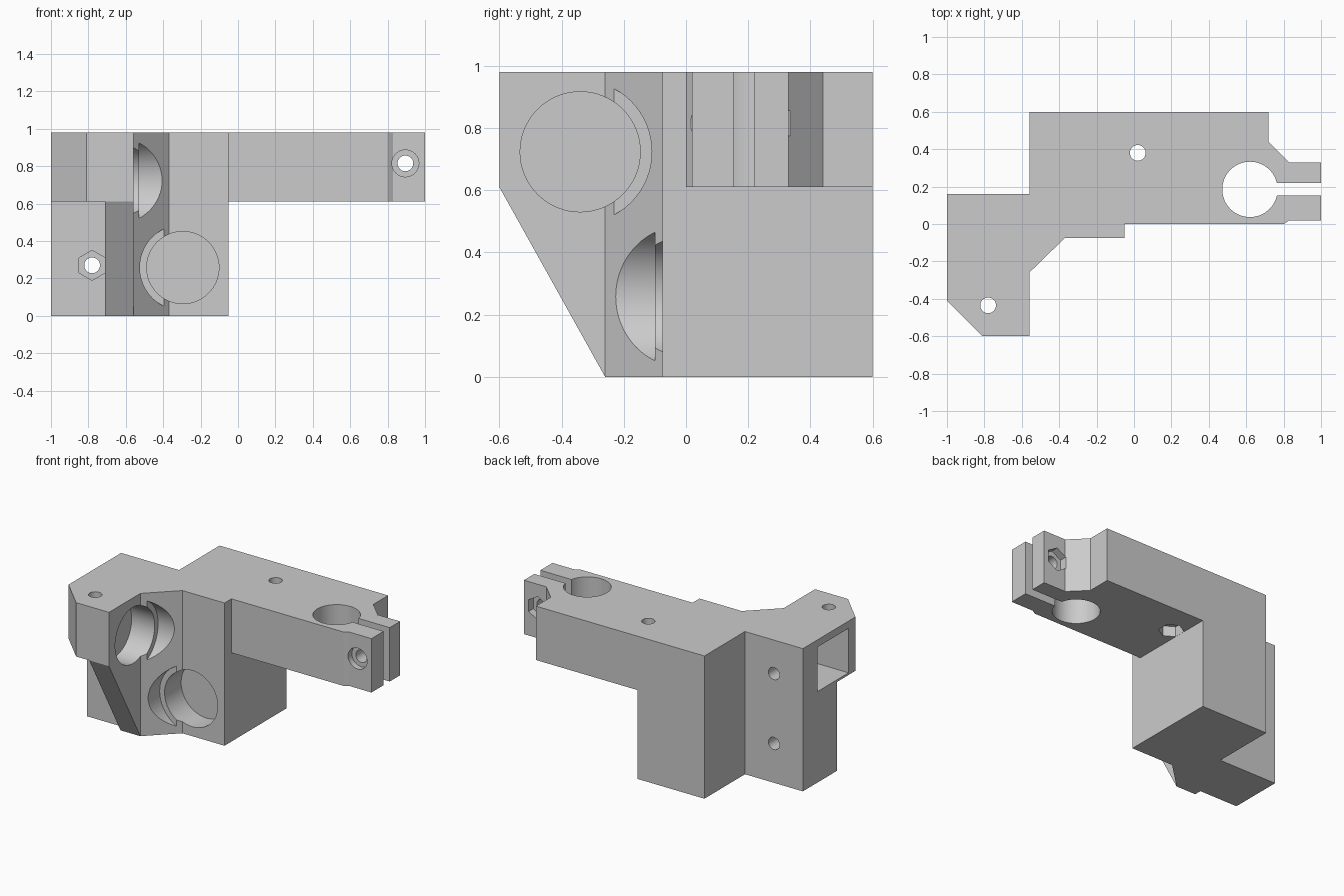
import bpy, bmesh
from math import cos, sin, pi, radians
from mathutils import Vector

if "Cube" in bpy.data.objects:
    bpy.data.objects.remove(bpy.data.objects["Cube"])

TOP, LEDGE = 0.98, 0.61   # overall height, underside of the arm
LENS_R, RIM_R = 0.193, 0.23
BOLT_R, NUT_R = 0.042, 0.08

grey = bpy.data.materials.new("grey_plastic")
grey.use_nodes = True
grey.diffuse_color = (0.6, 0.6, 0.6, 1)
grey.node_tree.nodes["Principled BSDF"].inputs["Base Color"].default_value = (0.6, 0.6, 0.6, 1)


def prism(name, outline, axis, start, end):
    """Extrude a 2D outline along an axis from start to end."""
    place = {"x": lambda u, v, w: (w, u, v),
             "y": lambda u, v, w: (u, w, v),
             "z": lambda u, v, w: (u, v, w)}[axis]
    bm = bmesh.new()
    face = bm.faces.new([bm.verts.new(place(u, v, start)) for u, v in outline])
    grown = bmesh.ops.extrude_face_region(bm, geom=[face])
    moved = [g for g in grown["geom"] if isinstance(g, bmesh.types.BMVert)]
    bmesh.ops.translate(bm, verts=moved, vec=Vector(place(0, 0, end - start)))
    bmesh.ops.recalc_face_normals(bm, faces=bm.faces)
    mesh = bpy.data.meshes.new(name)
    bm.to_mesh(mesh)
    bm.free()
    obj = bpy.data.objects.new(name, mesh)
    bpy.context.collection.objects.link(obj)
    mesh.materials.append(grey)
    return obj


def ring(u, v, r, sides=64):
    return [(u + r * sin(2 * pi * i / sides), v + r * cos(2 * pi * i / sides))
            for i in range(sides)]


def rect(u0, v0, u1, v1):
    return [(u0, v0), (u1, v0), (u1, v1), (u0, v1)]


def cut(outline, axis, start, end):
    """Subtract a prism from the body."""
    tool = prism("cutter", outline, axis, start, end)
    tool.hide_render = True
    mod = body.modifiers.new("cut", "BOOLEAN")
    mod.operation, mod.solver, mod.object = "DIFFERENCE", "EXACT", tool
    bpy.context.view_layer.objects.active = body
    bpy.ops.object.modifier_apply(modifier=mod.name)
    bpy.data.objects.remove(tool)


# Body: plan outline at full height
body = prism("mount_body", [
    (-1, 0.16), (-0.56, 0.16), (-0.56, 0.6), (0.72, 0.6), (0.72, 0.44),
    (0.83, 0.33), (1, 0.33), (1, 0.02), (0.83, 0.02), (0.8, 0), (-0.05, 0),
    (-0.05, -0.075), (-0.37, -0.075), (-0.56, -0.26), (-0.56, -0.6),
    (-0.81, -0.6), (-1, -0.41)], "z", 0, TOP)

# Space under the arm, recess at lower left, sloped gusset
cut(rect(-0.05, -1, 2, 1), "z", -1, LEDGE)
cut(rect(-2, -1, -0.71, -0.21), "z", -1, LEDGE)
cut([(-0.6, LEDGE), (-0.26, 0), (-0.26, -0.3), (-0.9, -0.3), (-0.9, LEDGE)],
    "x", -0.8, -0.5)

# Lens sockets with wider rims, one facing the side and one facing the front
cut(ring(-0.34, 0.723, LENS_R), "x", -0.705, -0.2)
cut(ring(-0.34, 0.723, RIM_R), "x", -0.53, -0.2)
cut(ring(-0.295, 0.258, LENS_R), "y", -0.4, 0.08)
cut(ring(-0.295, 0.258, RIM_R), "y", -0.4, -0.10)

# Square pocket in the left end
cut(rect(-0.335, 0.625, 0, 0.93), "x", -1.2, -0.74)

# Rod clamp: bore and slot
cut(ring(0.62, 0.185, 0.148), "z", 0.4, 1.2)
cut(rect(0.7, 0.152, 1.2, 0.218), "z", 0.4, 1.2)

# Clamp bolt with head recess in front and nut recess behind
cut(ring(0.895, 0.815, BOLT_R, 32), "y", -0.3, 0.6)
cut(ring(0.895, 0.815, 0.072, 32), "y", -0.3, 0.06)
cut(ring(0.895, 0.815, NUT_R, 6), "y", 0.28, 0.36)

# Vertical bolt holes, nut recess under the arm
for x, y in ((0.02, 0.38), (-0.78, -0.435)):
    cut(ring(x, y, BOLT_R, 32), "z", 0.4, 1.2)
cut(ring(0.02, 0.38, NUT_R, 6), "z", 0.4, 0.68)

# Rear bolt holes: the lower one runs through to a nut recess
cut(ring(-0.78, 0.75, BOLT_R, 32), "y", -0.1, 0.4)
cut(ring(-0.78, 0.27, BOLT_R, 32), "y", -0.4, 0.4)
cut(ring(-0.78, 0.27, NUT_R, 6), "y", -0.4, -0.12)

# Smooth bores, crisp edges
bpy.ops.object.select_all(action="DESELECT")
body.select_set(True)
bpy.context.view_layer.objects.active = body
bpy.ops.object.shade_smooth_by_angle(angle=radians(25))
